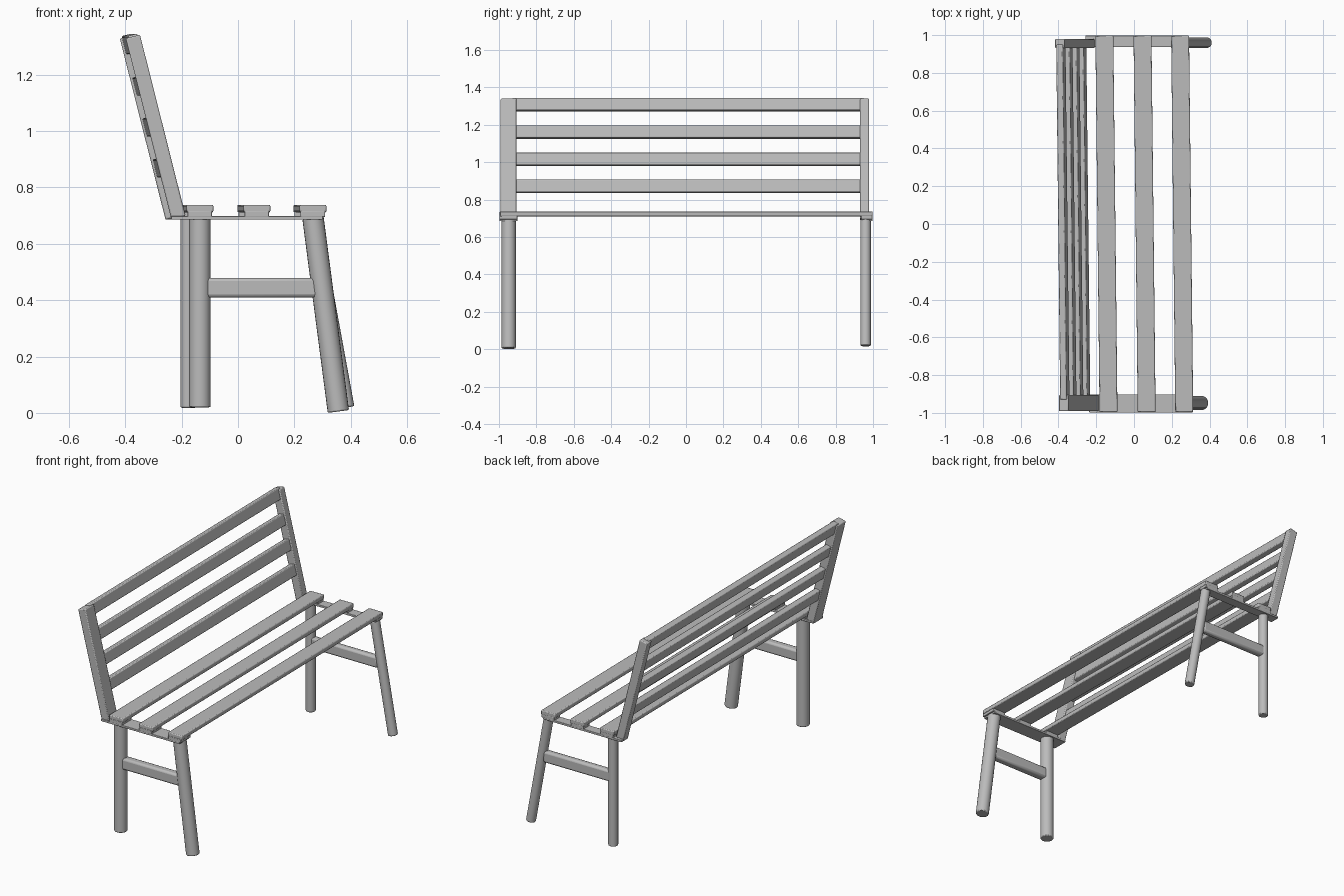
import bpy
import bmesh
from mathutils import Vector, Matrix

if "Cube" in bpy.data.objects:
    bpy.data.objects.remove(bpy.data.objects["Cube"], do_unlink=True)

grey = bpy.data.materials.new("plain_grey")
grey.use_nodes = True
colour = (0.5, 0.5, 0.5, 1)
grey.diffuse_color = colour
grey.node_tree.nodes["Principled BSDF"].inputs["Base Color"].default_value = colour


def finish(name, bm, matrix, bevel):
    mesh = bpy.data.meshes.new(name)
    bm.transform(matrix)
    bmesh.ops.recalc_face_normals(bm, faces=bm.faces)
    bm.to_mesh(mesh)
    bm.free()
    mesh.materials.append(grey)
    obj = bpy.data.objects.new(name, mesh)
    bpy.context.collection.objects.link(obj)
    if bevel:
        mod = obj.modifiers.new("soft_edges", "BEVEL")
        mod.width, mod.segments = bevel, 2
        mod.limit_method, mod.angle_limit = "ANGLE", 0.8
    bpy.ops.object.select_all(action="DESELECT")
    obj.select_set(True)
    bpy.context.view_layer.objects.active = obj
    bpy.ops.object.shade_smooth_by_angle(angle=0.7)
    return obj


def frame(start, end, up):
    """Matrix with local z along start-end and local y close to up."""
    start, end = Vector(start), Vector(end)
    along = (end - start).normalized()
    side = Vector(up).cross(along).normalized()
    rise = along.cross(side)
    turn = Matrix((side, rise, along)).transposed().to_4x4()
    return Matrix.Translation((start + end) / 2) @ turn, (end - start).length


def beam(name, start, end, width, height, up=(0, 0, 1), bevel=0.005):
    matrix, length = frame(start, end, up)
    bm = bmesh.new()
    bmesh.ops.create_cube(bm, size=1)
    bmesh.ops.scale(bm, vec=(width, height, length), verts=bm.verts)
    return finish(name, bm, matrix, bevel)


def leg(name, start, end, radius):
    matrix, length = frame(start, end, (0, 1, 0))
    bm = bmesh.new()
    bmesh.ops.create_cone(bm, cap_ends=True, segments=20, radius1=radius,
                          radius2=radius, depth=length)
    return finish(name, bm, matrix, 0.005)


# The two ends differ slightly: position, back shift and thickness
ends = {
    "right": dict(y=-0.948, shift=0.0, r=0.038, post=0.086, plate=(-0.95, 0.096),
                  rear=-0.135, front=(0.266, 0.356), foot=(0.02, 0.005), bar=0.05),
    "left": dict(y=0.955, shift=-0.021, r=0.028, post=0.048, plate=(0.967, 0.06),
                 rear=-0.176, front=(0.262, 0.385), foot=(0.018, 0.019), bar=0.042),
}
BASE = Vector((-0.211, 0, 0.692))
LEAN = Vector((-0.162, 0, 0.643))
NORMAL = Vector((LEAN.z, 0, -LEAN.x))

for side, e in ends.items():
    y, r = e["y"], e["r"]
    offset = Vector((e["shift"], y, 0))
    # Leaning back post
    beam(side + "_back_post", BASE + offset, BASE + LEAN + offset,
         e["post"], 0.052, NORMAL)
    # Thin plate under the seat slats
    py, pw = e["plate"]
    beam(side + "_seat_plate", (-0.237 + e["shift"], py, 0.692),
         (0.30 + e["shift"], py, 0.692), pw, 0.013, bevel=0.002)
    # Legs and the bar between them
    leg_y = y + (0.005 if side == "left" else 0)
    leg(side + "_rear_leg", (e["rear"], leg_y, e["foot"][0]),
        (e["rear"], leg_y, 0.692), r)
    top, bottom = e["front"]
    leg(side + "_front_leg", (bottom, leg_y, e["foot"][1]), (top, leg_y, 0.692), r)
    beam(side + "_leg_bar", (e["rear"] - 0.01, leg_y, 0.444), (0.29, leg_y, 0.444),
         e["bar"], 0.07, bevel=0.012)

# Backrest rails between the posts
for i, z in enumerate((0.871, 1.016, 1.161, 1.308)):
    p = BASE + LEAN * ((z - BASE.z) / LEAN.z)
    beam(f"back_rail_{i + 1}", p + Vector((0, -0.93, 0)),
         p + Vector((-0.021, 0.95, 0)), 0.068, 0.036, NORMAL)

# Seat slats with a pad under each end
for i, x in enumerate((-0.146, 0.056, 0.255)):
    beam(f"seat_slat_{i + 1}", (x + 0.011, -0.996, 0.7245), (x - 0.011, 0.997, 0.7245),
         0.095, 0.027)
    for side, e in ends.items():
        py, pw = e["plate"]
        px = x - 0.011 * py
        beam(f"{side}_slat_pad_{i + 1}", (px, py - pw / 2, 0.706),
             (px, py + pw / 2, 0.706), 0.088, 0.022, bevel=0.003)
